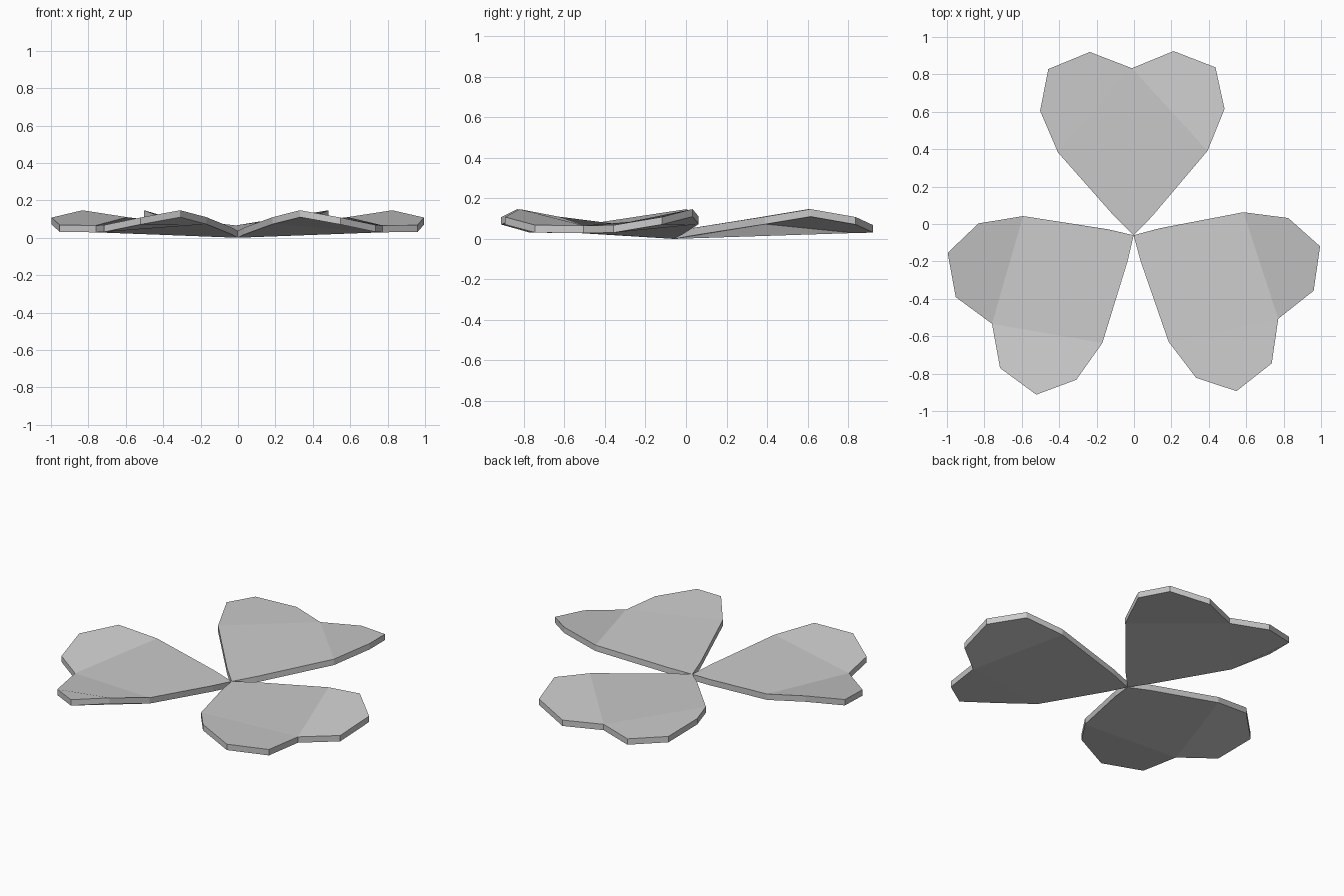
import bpy, bmesh, math
from mathutils import Matrix, Vector

if "Cube" in bpy.data.objects:
    bpy.data.objects.remove(bpy.data.objects["Cube"])

THICK = 0.037
PIVOT = Vector((-0.002, -0.06, 0))

# Right half of a heart-shaped leaflet: tip and notch on the fold line
TIP, NOTCH = (0, 0, 0.037), (0, 0.893, 0.066)
HALF = [
    (0.100, 0.100, 0.055),   # near tip
    (0.400, 0.447, 0.110),   # side
    (0.493, 0.670, 0.147),   # lobe
    (0.447, 0.893, 0.108),
    (0.224, 0.982, 0.068),
]


def leaflet(name, angle):
    bm = bmesh.new()
    tip, notch = bm.verts.new(TIP), bm.verts.new(NOTCH)
    right = [bm.verts.new(p) for p in HALF]
    left = [bm.verts.new((-x, y, z)) for x, y, z in HALF]
    # folded centre, rim slivers and two lobes
    bm.faces.new([tip, right[1], notch, left[1]])
    bm.faces.new([tip, right[0], right[1]])
    bm.faces.new([tip, left[1], left[0]])
    bm.faces.new(right[1:] + [notch])
    bm.faces.new([notch] + left[:0:-1])
    # underside and rim
    top = bm.faces[:]
    low = {v: bm.verts.new(v.co - Vector((0, 0, THICK))) for v in bm.verts[:]}
    for f in top:
        verts = list(f.verts)
        bm.faces.new([low[verts[0]]] + [low[v] for v in verts[:0:-1]])
    rim = [tip] + right + [notch] + left[::-1]
    for a, b in zip(rim, rim[1:] + rim[:1]):
        bm.faces.new([a, low[a], low[b], b])
    bm.transform(Matrix.Translation(PIVOT) @ Matrix.Rotation(math.radians(angle), 4, 'Z'))
    bm.normal_update()
    mesh = bpy.data.meshes.new(name)
    bm.to_mesh(mesh)
    bm.free()
    bpy.context.collection.objects.link(bpy.data.objects.new(name, mesh))


# Three leaflets meeting at the centre
leaflet("leaflet_back", 0.6)
leaflet("leaflet_left", 122)
leaflet("leaflet_right", -120)
